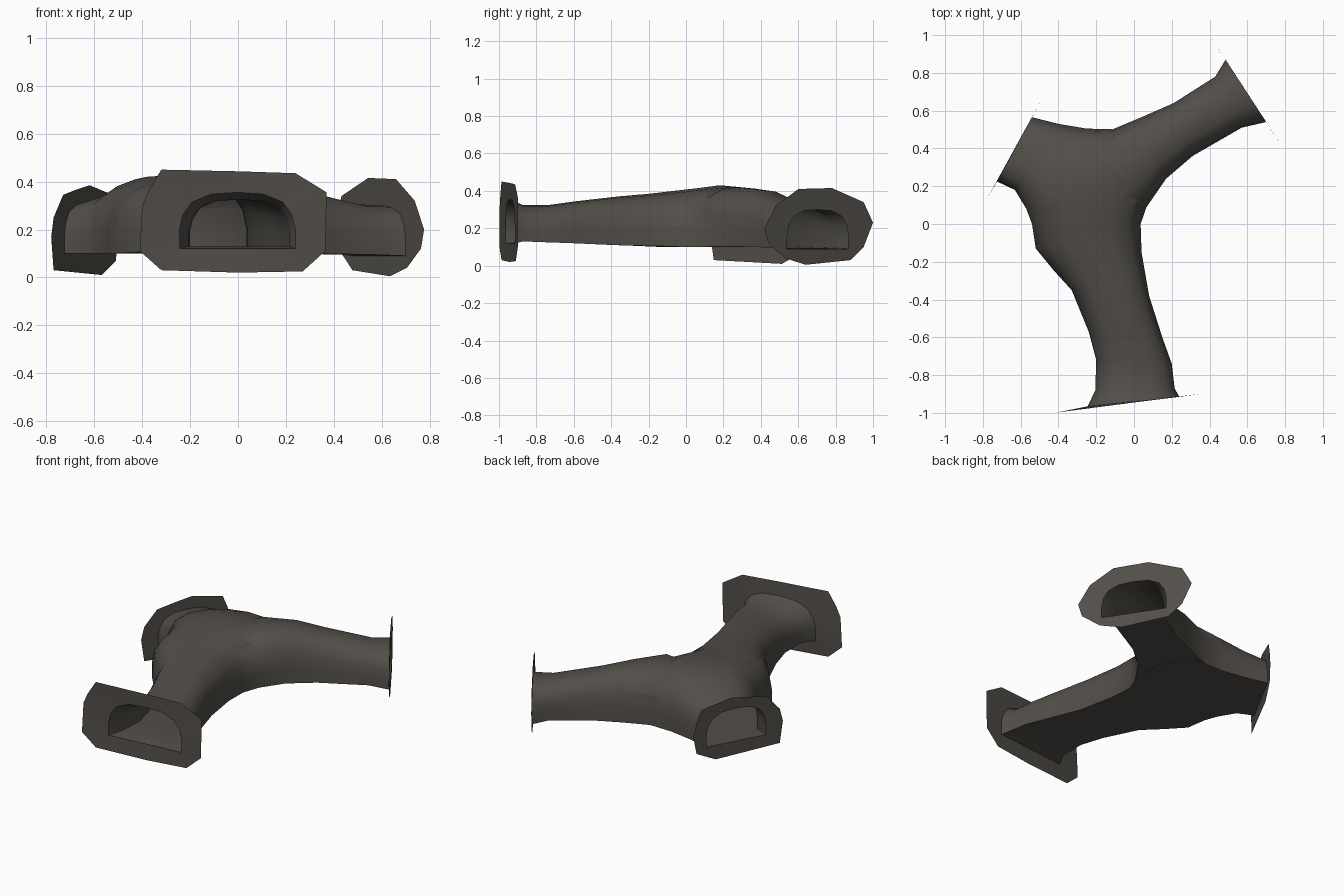
import bpy, bmesh, math
from mathutils import Vector

if "Cube" in bpy.data.objects:
    bpy.data.objects.remove(bpy.data.objects["Cube"])

rock = bpy.data.materials.new("dark_rock")
rock.diffuse_color = (0.085, 0.077, 0.066, 1)
rock.use_nodes = True
rock.node_tree.nodes["Principled BSDF"].inputs["Base Color"].default_value = rock.diffuse_color

# Tunnel cross-section: flat floor, arched roof (across, up)
ARCH = [(-1, 0), (-1, .33), (-.94, .6), (-.78, .83), (-.45, .97), (0, 1),
        (.45, .97), (.78, .83), (.94, .6), (1, .33), (1, 0), (0, 0)]
N = len(ARCH)


def section(lx, ly, rx, ry, z0, z1):
    a, b = Vector((lx, ly, 0)), Vector((rx, ry, 0))
    return [(a + b) / 2 + (b - a) / 2 * u + Vector((0, 0, z0 + (z1 - z0) * v))
            for u, v in ARCH]


def finish(name, bm):
    me = bpy.data.meshes.new(name)
    bm.to_mesh(me)
    bm.free()
    me.materials.append(rock)
    ob = bpy.data.objects.new(name, me)
    bpy.context.collection.objects.link(ob)
    return ob


def tube(name, rows):
    bm = bmesh.new()
    rings = [[bm.verts.new(p) for p in section(*r)] for r in rows]
    for a, b in zip(rings, rings[1:]):
        for i in range(N):
            j = (i + 1) % N
            bm.faces.new((a[i], a[j], b[j], b[i]))
    bm.faces.new(rings[0])
    bm.faces.new(rings[-1])
    bmesh.ops.recalc_face_normals(bm, faces=bm.faces)
    return finish(name, bm)


def smooth(ob, angle):
    bpy.ops.object.select_all(action='DESELECT')
    ob.select_set(True)
    bpy.context.view_layer.objects.active = ob
    bpy.ops.object.shade_smooth_by_angle(angle=math.radians(angle))


# Main passage, front mouth to left mouth: left x, y, right x, y, floor, roof
MAIN = [(-.245, -.965, .24, -.915, .12, .355), (-.205, -.88, .215, -.87, .13, .325),
        (-.20, -.72, .20, -.74, .125, .325), (-.24, -.57, .15, -.60, .12, .345),
        (-.33, -.35, .08, -.38, .11, .37), (-.43, -.24, .04, -.15, .105, .385),
        (-.52, -.13, .035, 0, .10, .40), (-.54, 0, .08, .13, .10, .415),
        (-.555, .04, .08, .32, .10, .43), (-.57, .08, -.05, .50, .10, .42),
        (-.60, .13, -.25, .505, .10, .39), (-.63, .18, -.40, .53, .10, .345),
        (-.725, .225, -.54, .565, .10, .31)]
# Side passage, right rear mouth into the junction
SIDE = [(.485, .87, .70, .54, .09, .30), (.43, .78, .57, .51, .095, .305),
        (.21, .64, .31, .36, .10, .365), (.05, .57, .17, .24, .103, .405),
        (-.14, .49, .06, .08, .103, .42), (-.30, .40, -.10, 0, .11, .36)]

tunnel = tube("tunnel_shell", MAIN)
branch = tube("branch_helper", SIDE)
mod = tunnel.modifiers.new("join", 'BOOLEAN')
mod.operation = 'UNION'
mod.solver = 'EXACT'
mod.object = branch
bpy.context.view_layer.objects.active = tunnel
bpy.ops.object.modifier_apply(modifier=mod.name)
bpy.data.objects.remove(branch)

# Open the three mouths by removing the end caps
ends = [MAIN[0], MAIN[-1], SIDE[0]]
bm = bmesh.new()
bm.from_mesh(tunnel.data)
caps = []
for f in bm.faces:
    for e in ends:
        loop = section(*e)
        if all(min((v.co - p).length for p in loop) < 1e-3 for v in f.verts):
            caps.append(f)
            break
bmesh.ops.delete(bm, geom=caps, context='FACES')
bm.to_mesh(tunnel.data)
bm.free()
smooth(tunnel, 50)


# Flared collars around each mouth, outer edge matched to the arch points
def collar(name, end, outer, flip):
    bm = bmesh.new()
    a = [bm.verts.new(p) for p in section(*end)]
    b = [bm.verts.new(p) for p in outer]
    for i in range(N):
        j = (i + 1) % N
        q = (a[i], a[j], b[j], b[i])
        bm.faces.new(q[::-1] if flip else q)
    smooth(finish(name, bm), 40)


FRONT = [(-.32, .03), (-.41, .11), (-.40, .30), (-.375, .36), (-.32, .45), (0, .443),
         (.24, .435), (.33, .38), (.37, .355), (.365, .11), (.27, .025), (0, .02)]
LEFT = [(-.77, .03), (-.775, .10), (-.78, .17), (-.77, .25), (-.73, .345), (-.68, .365),
        (-.62, .385), (-.525, .345), (-.51, .27), (-.50, .18), (-.51, .07), (-.57, .01)]
REAR = [(.88, .03), (.95, .10), (1, .23), (.95, .34), (.78, .415), (.69, .413),
        (.60, .41), (.48, .32), (.42, .20), (.44, .12), (.53, .04), (.64, .005)]
collar("front_collar", ends[0], [(x, -.945 + .13 * x, z) for x, z in FRONT], False)
collar("left_collar", ends[1], [(x, .13 + (x + .78) * 1.82, z) for x, z in LEFT], True)
collar("right_rear_collar", ends[2], [(.40 + (1 - y) * .65, y, z) for y, z in REAR], True)
